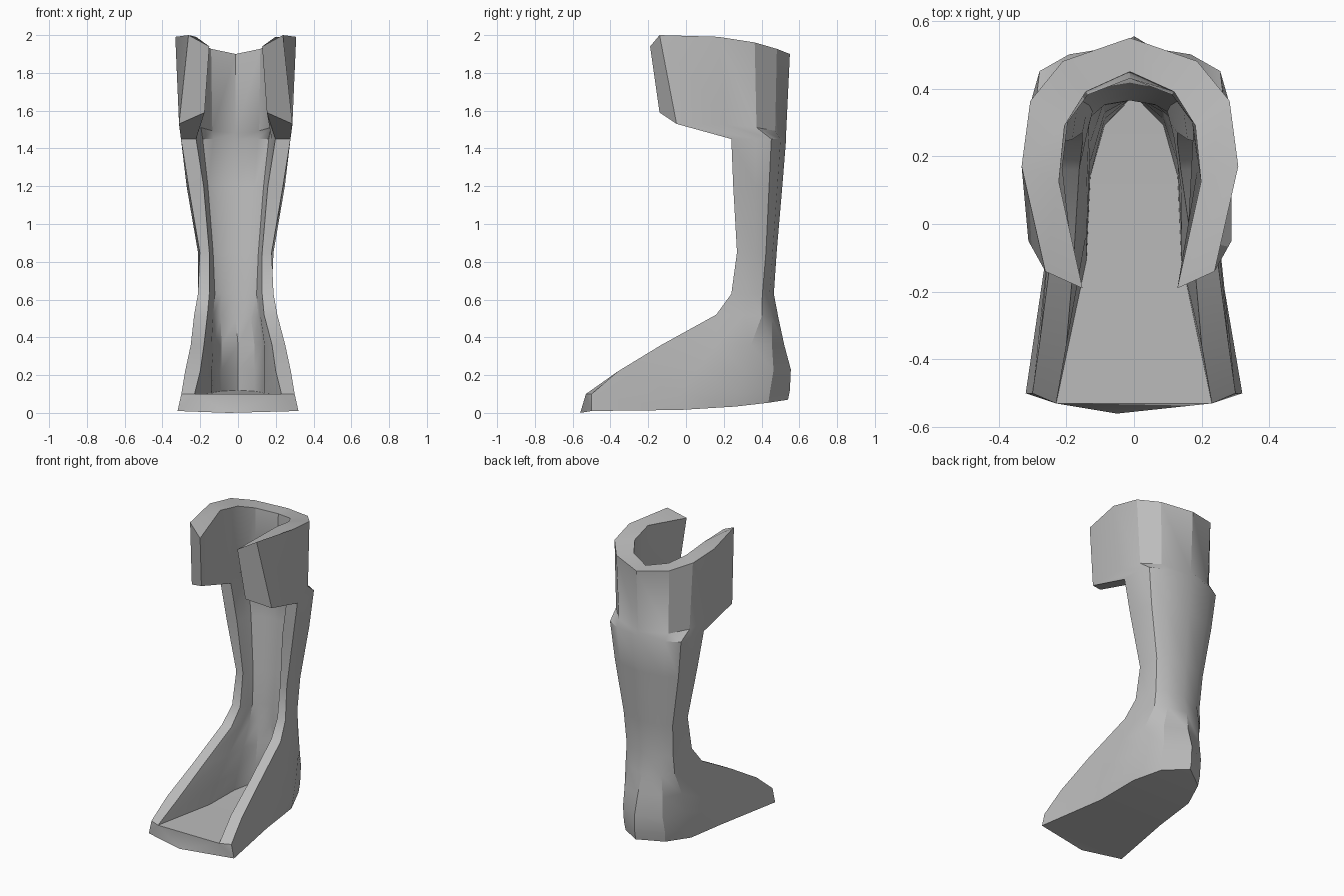
import bpy
import bmesh
import math

default = bpy.data.objects.get("Cube")
if default:
    bpy.data.objects.remove(default, do_unlink=True)


def make_material(name, value):
    mat = bpy.data.materials.new(name)
    mat.use_nodes = True
    colour = (value, value, value, 1)
    mat.diffuse_color = colour
    mat.node_tree.nodes["Principled BSDF"].inputs["Base Color"].default_value = colour
    return mat


# Horizontal levels of the open shell, sole first:
# front z, back z, front y, back y, outer front and side half widths,
# inner front and side half widths, back wall thickness
levels = [
    (.01, .07, -.5, .54, .32, .24, .23, .16, .15),
    (.1, .12, -.5, .55, .3, .25, .23, .14, .17),
    (.22, .23, -.36, .555, .28, .24, .2, .14, .17),
    (.36, .36, -.13, .52, .25, .23, .18, .14, .14),
    (.52, .5, .16, .49, .22, .2, .15, .13, .12),
    (.63, .63, .24, .465, .2, .19, .14, .12, .1),
    (.85, .85, .27, .48, .19, .2, .14, .13, .1),
    (1.2, 1.2, .25, .51, .25, .26, .17, .16, .1),
    (1.45, 1.45, .24, .53, .29, .29, .21, .19, .1),
    (1.53, 1.48, -.05, .53, .3, .3, .165, .2, .1),
    (2, 1.9, -.14, .55, .25, .32, .14, .21, .1),
]
CUFF = 1.5
# Share of the depth and of the side width at each column from front to back
depth_share = (0, .45, .73, .9, 1)
width_share = (None, 1, .92, .62, 0)


def u_section(bm, z_front, z_back, y_front, y_back, front_w, side_w, x_mid):
    """One U-shaped row of vertices, from the right front round to the left."""
    half = []
    for depth, width in zip(depth_share, width_share):
        x = front_w if width is None else side_w * width
        y = y_front + (y_back - y_front) * depth
        z = z_front + (z_back - z_front) * depth ** 3
        half.append((x, y, z))
    right = [(x_mid - x, y, z) for x, y, z in half]
    left = [(x_mid + x, y, z) for x, y, z in reversed(half[:-1])]
    return [bm.verts.new(p) for p in right + left]


def bridge(bm, row_a, row_b):
    for k in range(len(row_a) - 1):
        bm.faces.new((row_a[k], row_a[k + 1], row_b[k + 1], row_b[k]))


def span(bm, row):
    """Fill a U-shaped row from side to side."""
    middle = len(row) // 2
    for k in range(middle):
        corners = [row[k], row[k + 1], row[-k - 2], row[-k - 1]]
        bm.faces.new(list(dict.fromkeys(corners)))


bm = bmesh.new()
outer, inner = [], []
for zf, zb, yf, yb, wf, ws, inf, ins, wall in levels:
    x_mid = 0 if zf < .4 else -.012
    outer.append(u_section(bm, zf, zb, yf, yb, wf, ws, x_mid))
    if zf > .05:
        inner.append(u_section(bm, zf, zb, yf, yb - wall, inf, ins, x_mid))

# Cuff lips curl forward, and the toe end of the floor overhangs slightly
for row, dy, dz in ((inner[-1], -.05, -.06), (inner[-2], -.09, .06), (inner[0], -.03, 0)):
    for tip in (row[0], row[-1]):
        tip.co.y += dy
        tip.co.z += dz

# Outer and inner walls, rim and the two front edges
for low, high in zip(outer, outer[1:]):
    bridge(bm, low, high)
for low, high in zip(inner, inner[1:]):
    bridge(bm, low, high)
bridge(bm, outer[-1], inner[-1])
for k in range(len(inner) - 1):
    for end in (0, -1):
        bm.faces.new((outer[k + 1][end], outer[k + 2][end],
                      inner[k + 1][end], inner[k][end]))

# Floor, sole and toe edge
span(bm, inner[0])
span(bm, outer[0])
toe = bm.verts.new((-.05, -.56, 0))
for end in (0, -1):
    bm.faces.new((outer[0][end], outer[1][end], inner[0][end]))
    bm.faces.new((outer[0][end], inner[0][end], toe))
bm.faces.new((toe, inner[0][0], inner[0][-1]))
bm.faces.new((toe, outer[0][0], outer[0][-1]))

bmesh.ops.recalc_face_normals(bm, faces=bm.faces)
mesh = bpy.data.meshes.new("leg_brace")
bm.to_mesh(mesh)
bm.free()
mesh.materials.append(make_material("plain grey", .5))

brace = bpy.data.objects.new("leg_brace", mesh)
bpy.context.collection.objects.link(brace)
bpy.context.view_layer.objects.active = brace
brace.select_set(True)
bpy.ops.object.shade_smooth_by_angle(angle=math.radians(30))
